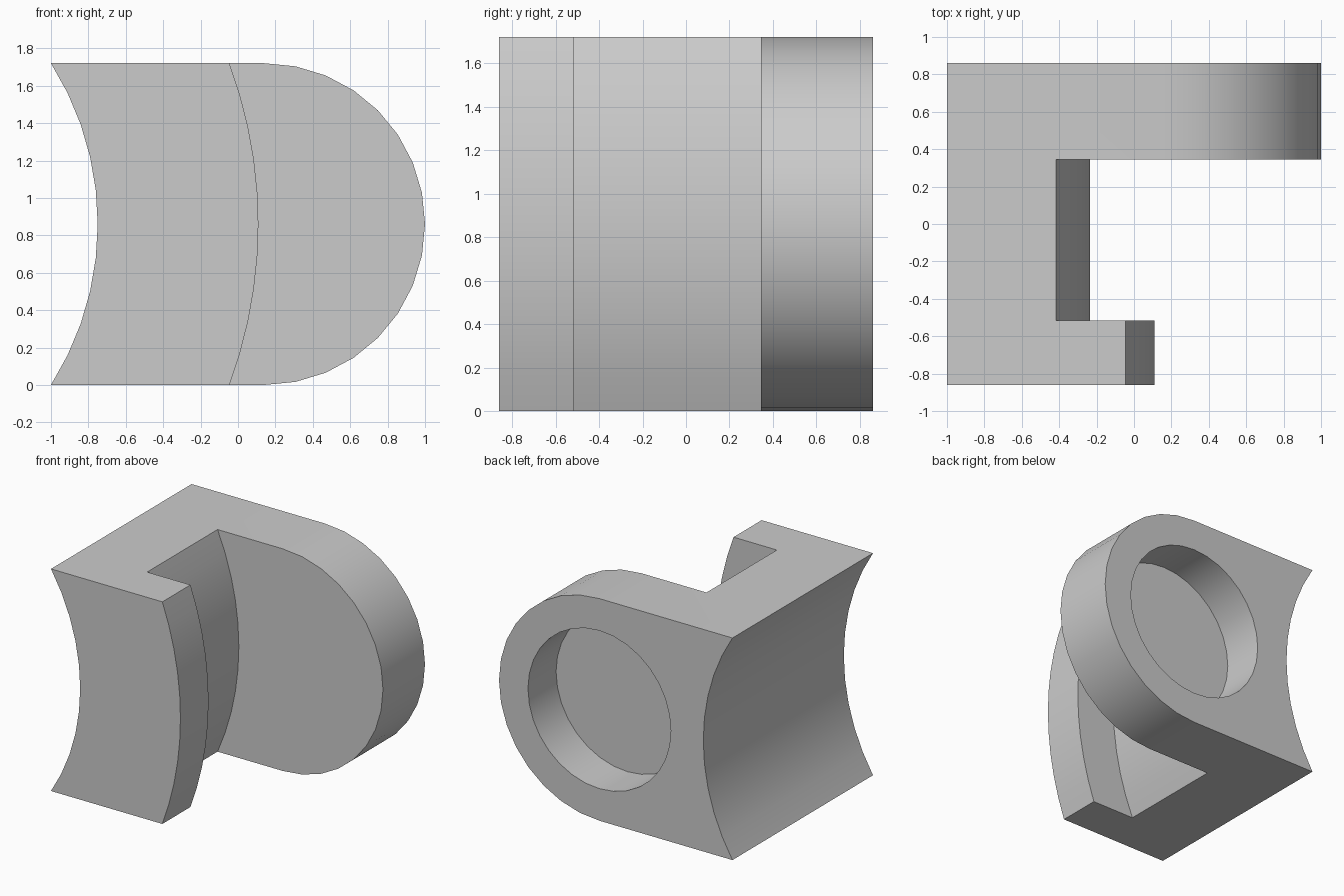
import bpy
import bmesh
from math import asin, cos, sin, pi

cube = bpy.data.objects.get("Cube")
if cube:
    bpy.data.objects.remove(cube, do_unlink=True)

HALF = 0.86            # half the height and half the depth
LUG_X = 0.14           # centre of the rounded end and its recess
ARC_X = -2.354         # shared centre of the three concentric arcs


def arc(radius, steps=10):
    """Points (x, z) of a concentric arc, from bottom to top."""
    end = asin(HALF / radius)
    angles = [end * (2 * i / steps - 1) for i in range(steps + 1)]
    return [(ARC_X + radius * cos(a), HALF + radius * sin(a)) for a in angles]


def circle(radius, start, turn, steps):
    angles = [start + turn * i / steps for i in range(steps)]
    return [(LUG_X + radius * cos(a), HALF + radius * sin(a)) for a in angles]


def extrude_profile(name, points, y0, y1):
    bm = bmesh.new()
    face = bm.faces.new([bm.verts.new((x, y0, z)) for x, z in points])
    new = bmesh.ops.extrude_face_region(bm, geom=[face])["geom"]
    verts = [v for v in new if isinstance(v, bmesh.types.BMVert)]
    bmesh.ops.translate(bm, verts=verts, vec=(0, y1 - y0, 0))
    bmesh.ops.recalc_face_normals(bm, faces=bm.faces)
    mesh = bpy.data.meshes.new(name)
    bm.to_mesh(mesh)
    bm.free()
    obj = bpy.data.objects.new(name, mesh)
    bpy.context.collection.objects.link(obj)
    return obj


def cut(body, cutter):
    cutter.hide_render = True
    mod = body.modifiers.new("cut", "BOOLEAN")
    mod.operation = "DIFFERENCE"
    mod.solver = "EXACT"
    mod.object = cutter
    bpy.ops.object.modifier_apply(modifier=mod.name)
    bpy.data.objects.remove(cutter, do_unlink=True)


def right_of_arc(radius):
    """Everything to the right of an arc, running past the top and bottom."""
    edge = arc(radius)
    x = edge[0][0]
    return [(1.2, -0.1), (x, -0.1)] + edge + [(x, 1.82), (1.2, 1.82)]


# Full-depth block: hollow arc on the left, half round on the right
hollow = arc(1.604)
rounded = circle(HALF, pi / 2, -pi, 16) + [(LUG_X, 0)]
bracket = extrude_profile("bracket", hollow + rounded, -HALF, HALF)
bpy.context.view_layer.objects.active = bracket
bracket.select_set(True)

# Short front flange, recessed web, and blind round recess in the back
cut(bracket, extrude_profile("front_cutter", right_of_arc(2.463), -1, -0.2))
cut(bracket, extrude_profile("web_cutter", right_of_arc(2.119), -0.516, 0.346))
cut(bracket, extrude_profile("recess_cutter", circle(0.612, 0, 2 * pi, 32), 0.516, 1))

# Plain grey finish
grey = bpy.data.materials.new("plain_grey")
grey.use_nodes = True
colour = (0.6, 0.6, 0.6, 1)
grey.diffuse_color = colour
grey.node_tree.nodes["Principled BSDF"].inputs["Base Color"].default_value = colour
bracket.data.materials.clear()
bracket.data.materials.append(grey)
for face in bracket.data.polygons:
    face.material_index = 0
bpy.ops.object.shade_smooth_by_angle(angle=pi / 6)
